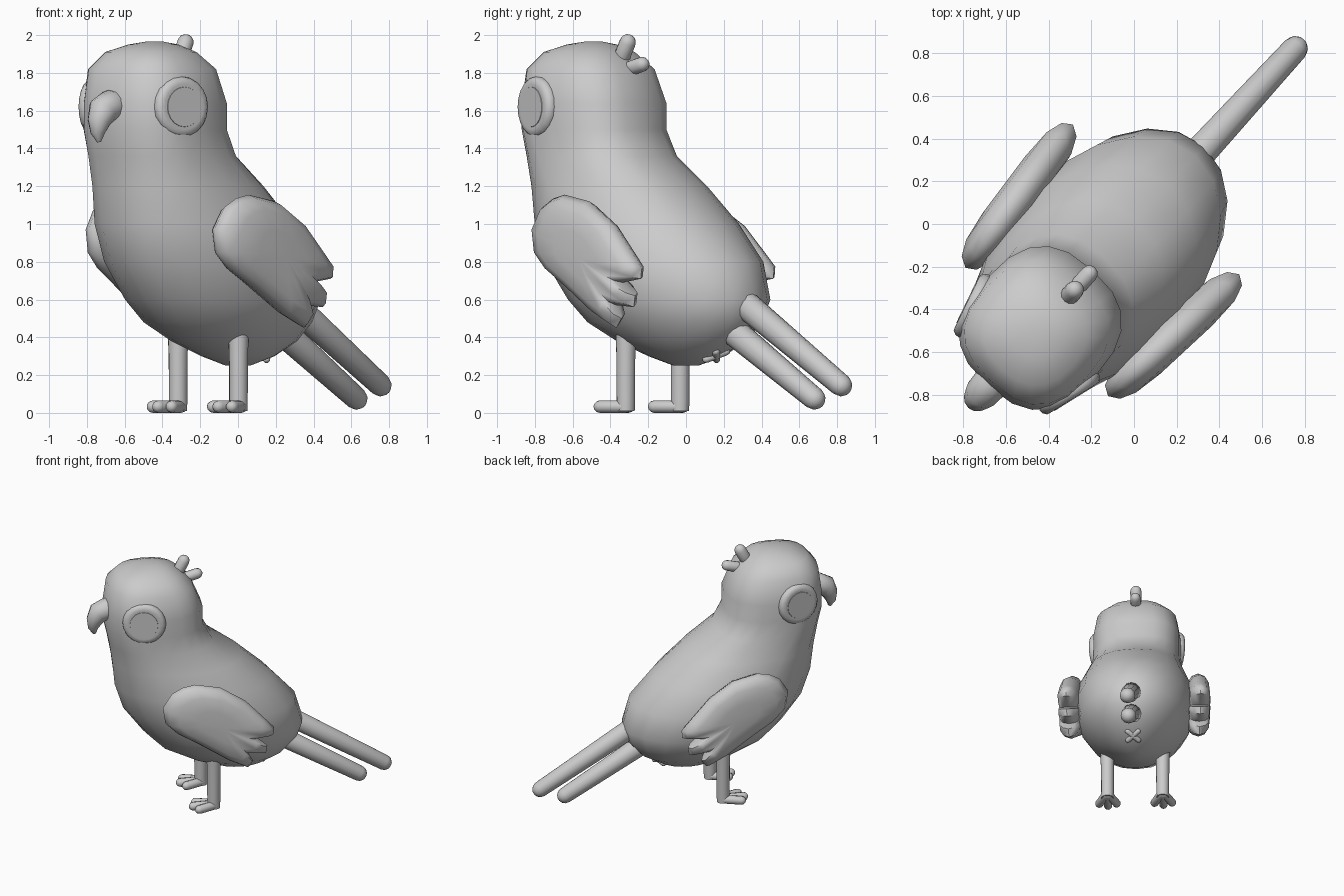
import bpy, bmesh, math
from mathutils import Vector, Matrix

cube = bpy.data.objects.get("Cube")
if cube:
    bpy.data.objects.remove(cube, do_unlink=True)

# One plain grey for the whole bird
grey = bpy.data.materials.new("plain_grey")
grey.use_nodes = True
grey.diffuse_color = (0.6, 0.6, 0.6, 1)
grey.node_tree.nodes["Principled BSDF"].inputs["Base Color"].default_value = (0.6, 0.6, 0.6, 1)

# The bird is built facing -y, then turned to stand diagonally
TURN = Matrix.Rotation(math.radians(-42), 4, 'Z')
parts = []


def loft(name, rings):
    """Skin a stack of equal rings and close both ends with a fan."""
    bm = bmesh.new()
    loops = [[bm.verts.new(p) for p in ring] for ring in rings]
    n = len(loops[0])
    for a, b in zip(loops, loops[1:]):
        for i in range(n):
            j = (i + 1) % n
            bm.faces.new((a[i], a[j], b[j], b[i]))
    for ring in (loops[0], loops[-1]):
        pole = bm.verts.new(sum((v.co for v in ring), Vector()) / n)
        for i in range(n):
            bm.faces.new((ring[i], ring[(i + 1) % n], pole))
    bmesh.ops.recalc_face_normals(bm, faces=bm.faces)
    bm.transform(TURN)
    mesh = bpy.data.meshes.new(name)
    bm.to_mesh(mesh)
    bm.free()
    mesh.materials.append(grey)
    obj = bpy.data.objects.new(name, mesh)
    bpy.context.collection.objects.link(obj)
    parts.append(obj)
    return obj


def tube(name, points, radii, sides=12):
    """Round tube with a radius at each point."""
    pts = [Vector(p) for p in points]
    rings = []
    for i, (p, r) in enumerate(zip(pts, radii)):
        axis = (pts[min(i + 1, len(pts) - 1)] - pts[max(i - 1, 0)]).normalized()
        ref = Vector((1, 0, 0)) if abs(axis.x) < 0.9 else Vector((0, 0, 1))
        a = axis.cross(ref).normalized()
        b = axis.cross(a)
        angles = [2 * math.pi * k / sides for k in range(sides)]
        rings.append([p + r * (math.cos(t) * a + math.sin(t) * b) for t in angles])
    return loft(name, rings)


def capsule(name, start, end, r0, r1=None, sides=12):
    """Round-ended rod whose tips lie at start and end."""
    r1 = r1 or r0
    s, e = Vector(start), Vector(end)
    d = (e - s).normalized()
    pts, radii = [], []
    steps = [math.radians(a) for a in (12, 35, 60, 90)]
    for t in steps:
        pts.append(s + d * r0 * (1 - math.cos(t)))
        radii.append(r0 * math.sin(t))
    for t in reversed(steps):
        pts.append(e - d * r1 * (1 - math.cos(t)))
        radii.append(r1 * math.sin(t))
    return tube(name, pts, radii, sides)


def disc(name, centre, normal, profile, sides=20):
    """Turned disc from (offset, radius) pairs along the normal."""
    c, n = Vector(centre), Vector(normal).normalized()
    return tube(name, [c + n * o for o, _ in profile], [r for _, r in profile], sides)


# Body and head: height, forward centre, half length, half width, squareness
sections = [
    (0.25, 0.00, 0.07, 0.06, 2.0), (0.30, 0.00, 0.22, 0.17, 2.0),
    (0.38, 0.03, 0.39, 0.28, 2.0), (0.48, 0.08, 0.53, 0.365, 2.0),
    (0.60, 0.12, 0.61, 0.43, 2.0), (0.80, 0.225, 0.655, 0.465, 2.0),
    (1.00, 0.35, 0.595, 0.445, 2.1), (1.20, 0.475, 0.49, 0.385, 2.3),
    (1.36, 0.60, 0.39, 0.35, 2.5), (1.50, 0.655, 0.365, 0.343, 2.6),
    (1.64, 0.655, 0.365, 0.343, 2.6), (1.82, 0.68, 0.315, 0.315, 2.6),
    (1.91, 0.69, 0.23, 0.23, 2.4), (1.95, 0.67, 0.13, 0.13, 2.2),
    (1.965, 0.66, 0.05, 0.05, 2.0)]


def section(z, centre, length, width, p, sides=20):
    ring = []
    for k in range(sides):
        t = 2 * math.pi * k / sides
        c, s = math.cos(t), math.sin(t)
        ring.append((width * math.copysign(abs(c) ** (2 / p), c),
                     -centre + length * math.copysign(abs(s) ** (2 / p), s), z))
    return ring


loft("body", [section(*row) for row in sections])

# Hooked beak
tube("beak",
     [(0, -0.95, 1.625), (0, -1.01, 1.625), (0, -1.07, 1.60), (0, -1.10, 1.54),
      (0, -1.11, 1.48), (0, -1.10, 1.435)],
     [0.08, 0.085, 0.08, 0.062, 0.038, 0.012])

# Head tuft and tail feathers
capsule("upper_tuft", (0, -0.48, 1.84), (0, -0.395, 2.0), 0.044)
capsule("lower_tuft", (0, -0.45, 1.81), (0, -0.275, 1.855), 0.04)
capsule("upper_tail_feather", (0.005, 0.37, 0.61), (0.012, 1.165, 0.115), 0.075, 0.06)
capsule("lower_tail_feather", (0.005, 0.28, 0.47), (0.012, 0.975, 0.045), 0.075, 0.06)

# Small cross under the tail
cross_centre, slope = Vector((0, 0.215, 0.305)), Vector((0, 0.86, 0.5))
for name, lean in (("vent_cross_a", 1), ("vent_cross_b", -1)):
    arm = 0.055 * (Vector((1, 0, 0)) + lean * slope)
    capsule(name, cross_centre - arm, cross_centre + arm, 0.022, sides=8)

# Wing outline (forward, height) with three feather tips at the back
wing_outline = [
    (0.66, 0.85), (0.68, 0.98), (0.61, 1.09), (0.53, 1.135), (0.44, 1.155),
    (0.25, 1.12), (0.06, 1.0), (-0.09, 0.84), (-0.155, 0.77), (-0.15, 0.71),
    (-0.01, 0.69), (-0.105, 0.62), (-0.095, 0.56), (0.04, 0.57), (0.0, 0.50),
    (0.04, 0.45), (0.18, 0.515), (0.42, 0.67), (0.57, 0.76)]
wing_mid = (0.28, 0.84)


def wing(name, side):
    rings = []
    for scale, depth in ((0.4, -0.09), (0.75, -0.077), (0.93, -0.047), (1, 0),
                         (0.93, 0.047), (0.75, 0.077), (0.4, 0.09)):
        ring = []
        for f, z in wing_outline:
            f = wing_mid[0] + (f - wing_mid[0]) * scale
            z = wing_mid[1] + (z - wing_mid[1]) * scale
            ring.append((side * (0.51 - 0.09 * f + depth), -f, z))
        rings.append(ring)
    loft(name, rings)


# Paired parts
for label, side in (("left", 1), ("right", -1)):
    wing(label + "_wing", side)

    # Eye: rounded rim with a thin plate on it
    eye, facing = Vector((side * 0.3, -0.787, 1.62)), Vector((side * 0.96, -0.28, 0))
    disc(label + "_eye", eye, facing,
         [(-0.04, 0.15), (0, 0.163), (0.02, 0.158), (0.036, 0.143), (0.037, 0.12)])
    disc(label + "_pupil", eye + facing * 0.037, facing, [(-0.005, 0.108), (0.003, 0.105)])

    # Leg and three splayed toes
    x, y = side * 0.215, -0.235
    tube(label + "_leg", [(x, y, 0.01), (x, y, 0.06), (x, y, 0.3), (x, y, 0.42)],
         [0.048, 0.05, 0.051, 0.056])
    for toe, angle in (("inner", -27), ("middle", 0), ("outer", 27)):
        a = math.radians(angle) * side
        reach = 0.19 if angle == 0 else 0.175
        capsule(f"{label}_{toe}_toe", (x, y + 0.04, 0.033),
                (x + reach * math.sin(a), y - reach * math.cos(a), 0.033), 0.033, sides=10)

# Smooth shading with crisp edges kept
bpy.ops.object.select_all(action='DESELECT')
for obj in parts:
    obj.select_set(True)
bpy.context.view_layer.objects.active = parts[0]
bpy.ops.object.shade_smooth_by_angle(angle=math.radians(60))
